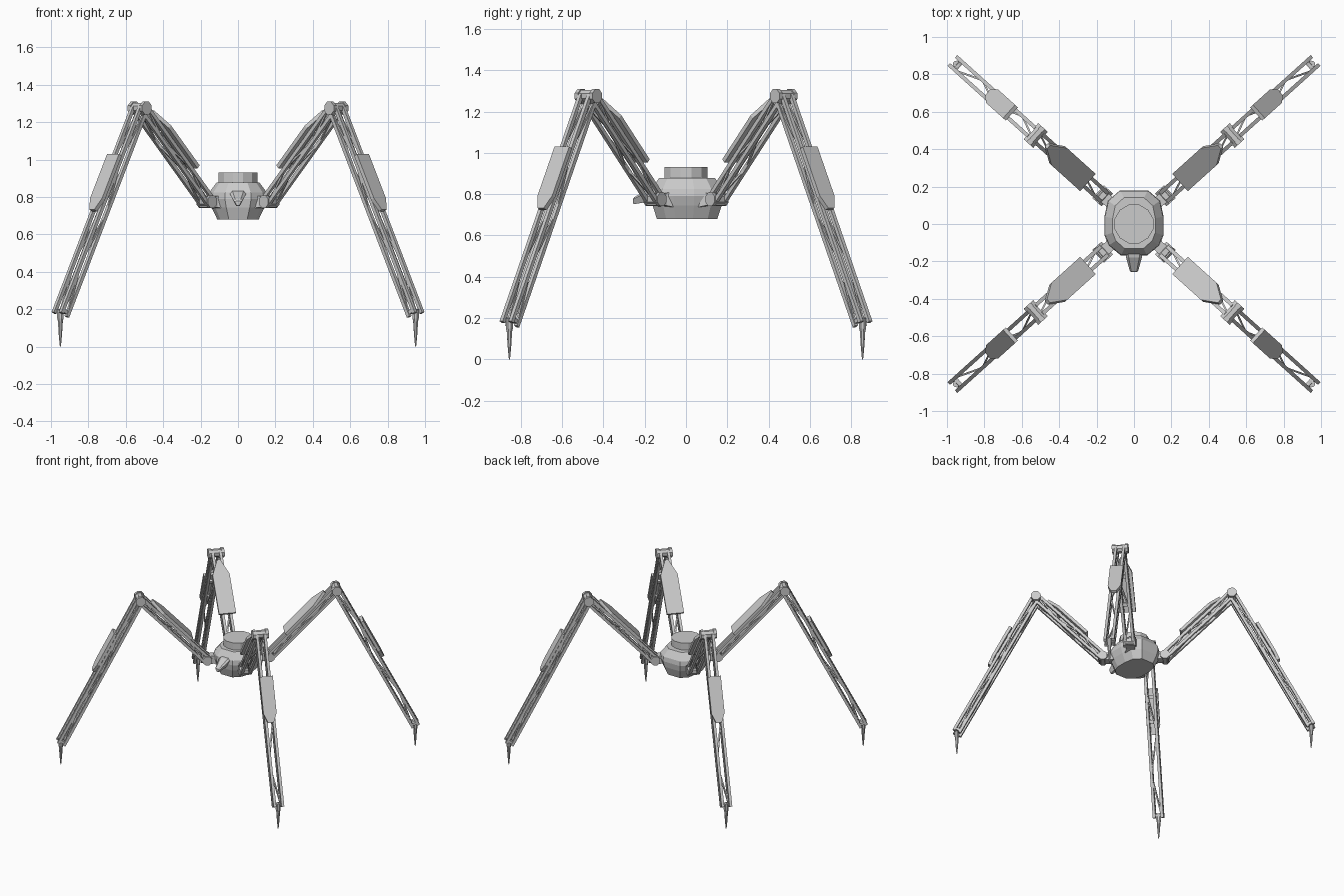
import bpy, bmesh, math
from mathutils import Vector

if "Cube" in bpy.data.objects:
    bpy.data.objects.remove(bpy.data.objects["Cube"])

ANG = math.atan2(0.86, 0.955)
C, S = math.cos(ANG), math.sin(ANG)


def loft(bm, rings):
    """Skin a list of equal-sized point rings and cap both ends."""
    vs = [[bm.verts.new(p) for p in ring] for ring in rings]
    n = len(vs[0])
    for a, b in zip(vs, vs[1:]):
        for i in range(n):
            j = (i + 1) % n
            bm.faces.new((a[i], a[j], b[j], b[i]))
    bm.faces.new(vs[0][::-1])
    bm.faces.new(vs[-1])


def bar(bm, a, b, w):
    """Square bar between two points."""
    d = (b - a).normalized()
    u = d.cross(Vector((0, 0, 1))).normalized() * w / 2
    v = d.cross(u).normalized() * w / 2
    loft(bm, [[p + u + v, p - u + v, p - u - v, p + u - v] for p in (a, b)])


def finish(name, bm):
    bmesh.ops.recalc_face_normals(bm, faces=bm.faces)
    me = bpy.data.meshes.new(name)
    bm.to_mesh(me)
    bm.free()
    bpy.context.collection.objects.link(bpy.data.objects.new(name, me))


def circle(r, n):
    """Unit-step polygon offsets of radius r."""
    return [(r * math.cos(2 * math.pi * (i + .5) / n), r * math.sin(2 * math.pi * (i + .5) / n)) for i in range(n)]


# body: faceted hull lofted through scaled copies of one plan outline
half = [(0.075, 0.18), (0.14, 0.125), (0.158, 0.04), (0.158, -0.06), (0.135, -0.115), (0.07, -0.168)]
plan = half + [(-x, y) for x, y in reversed(half)]
bm = bmesh.new()
loft(bm, [[Vector((x * kx, y * ky, z)) for x, y in plan] for kx, ky, z in
          ((0.70, 0.84, 0.68), (0.90, 0.96, 0.745), (1, 1, 0.79), (0.97, 0.98, 0.825), (0.72, 0.78, 0.878))])
finish("body", bm)

# turret cap
bm = bmesh.new()
loft(bm, [[Vector((x, y, z)) for x, y in circle(0.107, 12)] for z in (0.86, 0.932)])
finish("top_cap", bm)

# nose sensor: hexagonal, tapering forward and down
bm = bmesh.new()
hexa = [(-0.045, 0.018), (-0.03, 0.032), (0.03, 0.032), (0.045, 0.018), (0.018, -0.036), (-0.018, -0.036)]
loft(bm, [[Vector((x * k, y, zc + z * k)) for x, z in hexa] for k, y, zc in
          ((1, -0.14, 0.805), (0.95, -0.178, 0.798), (0.5, -0.25, 0.770), (0.35, -0.257, 0.767))])
finish("nose_sensor", bm)

# leg joints as (distance from centre, height)
HIP, KNEE, ANKLE = (0.225, 0.775), (0.707, 1.275), (1.278, 0.17)


def build_leg(tag, sx, sy):
    def P(r, t, z):
        return Vector((sx * (r * C - t * S), sy * (r * S + t * C), z))

    def segment(a, b):
        """Local frame along a limb: s along, t sideways, n towards the upper face."""
        dr, dz = b[0] - a[0], b[1] - a[1]
        ln = math.hypot(dr, dz)
        dr, dz = dr / ln, dz / ln
        return (lambda s, t, n: P(a[0] + dr * s - dz * n, t, a[1] + dz * s + dr * n)), ln

    def block(bm, F, s0, s1, t0, t1, n0, n1):
        loft(bm, [[F(s, t0, n0), F(s, t1, n0), F(s, t1, n1), F(s, t0, n1)] for s in (s0, s1)])

    def hub(bm, c, r, t0, t1, n=8):
        loft(bm, [[P(c[0] + x, t, c[1] + z) for x, z in circle(r, n)] for t in (t0, t1)])

    def frame(name, F, s0, s1, bays):
        bm = bmesh.new()
        T, N, W = 0.029, 0.022, 0.010
        # four long rails
        for t in (-T, T):
            for n in (-N, N):
                block(bm, F, s0, s1, t - W, t + W, n - W, n + W)
        # zigzag bracing on the sides and the under face
        for i in range(bays):
            a, b = (s0 + (s1 - s0) * j / bays for j in (i, i + 1))
            k = 1 if i % 2 else -1
            for q in (-1, 1):
                bar(bm, F(a, q * T, k * N), F(b, q * T, -k * N), 0.010)
            bar(bm, F(a, k * T, -N), F(b, -k * T, -N), 0.010)
        finish(name, bm)

    def plate(name, F, s_sq, s_sh, s_tip, w, tip):
        bm = bmesh.new()
        out = [(s_sq, -w), (s_sh, -w), (s_tip, -tip), (s_tip, tip), (s_sh, w), (s_sq, w)]
        loft(bm, [[F(s, t, n) for s, t in out] for n in (0.036, 0.058)])
        # standoffs that carry the plate
        for s in (s_sq + 0.05, s_sh - 0.04):
            block(bm, F, s, s + 0.025, -0.034, 0.034, 0.018, 0.038)
        finish(name, bm)

    # hip bracket and pivot
    bm = bmesh.new()
    z = HIP[1]
    loft(bm, [[P(r, -t, z - h), P(r, t, z - h), P(r, t, z + h), P(r, -t, z + h)] for r, t, h in
              ((0.10, 0.055, 0.045), (0.15, 0.045, 0.036), (0.175, 0.03, 0.03), (0.25, 0.03, 0.03))])
    hub(bm, HIP, 0.036, -0.046, 0.046)
    finish(tag + "_hip", bm)

    # upper leg
    F, ln = segment(HIP, KNEE)
    frame(tag + "_upper_frame", F, 0.01, ln - 0.005, 3)
    plate(tag + "_upper_plate", F, 0.213, 0.51, 0.622, 0.062, 0.012)

    # knee: pivot with end caps
    bm = bmesh.new()
    hub(bm, KNEE, 0.031, -0.05, 0.05)
    for q in (-1, 1):
        hub(bm, KNEE, 0.037, q * 0.036, q * 0.058)
    finish(tag + "_knee", bm)

    # lower leg
    G, ln = segment(KNEE, ANKLE)
    frame(tag + "_lower_frame", G, 0.005, ln, 4)
    plate(tag + "_lower_plate", G, 0.306, 0.572, 0.64, 0.048, 0.02)

    # ankle pin and spike foot
    bm = bmesh.new()
    block(bm, G, ln - 0.03, ln - 0.01, -0.034, 0.034, -0.012, 0.012)
    loft(bm, [[P(ANKLE[0] + x, y, z) for x, y in circle(r, 8)] for z, r in
              ((0.2, 0.019), (0.15, 0.018), (0.135, 0.014), (0.06, 0.009), (0, 0.003))])
    finish(tag + "_foot", bm)


for tag, sx, sy in (("front_right_leg", 1, -1), ("front_left_leg", -1, -1),
                    ("back_right_leg", 1, 1), ("back_left_leg", -1, 1)):
    build_leg(tag, sx, sy)
